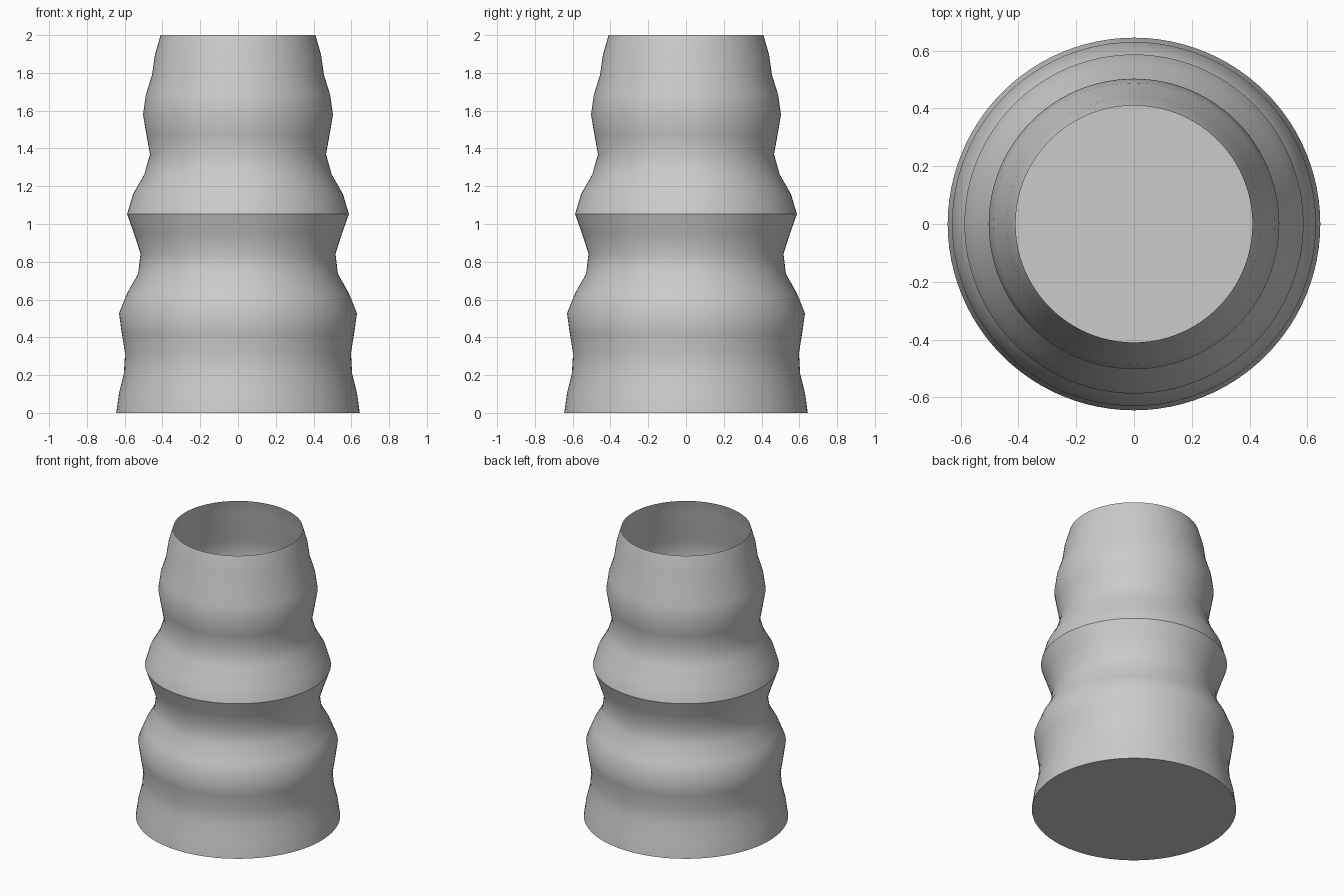
import bpy, bmesh, math

cube = bpy.data.objects.get("Cube")
if cube:
    bpy.data.objects.remove(cube, do_unlink=True)

SEGMENTS = 96
HEIGHT = 2.0
# Wall radii at evenly spaced heights, from base to rim
RADII = [0.645, 0.63, 0.604, 0.598, 0.615, 0.63, 0.588, 0.529, 0.516, 0.55,
         0.587, 0.556, 0.496, 0.466, 0.485, 0.503, 0.488, 0.455, 0.44, 0.41]

# Plain grey clay
clay = bpy.data.materials.new("grey_clay")
clay.use_nodes = True
colour = (0.6, 0.6, 0.6, 1)
clay.diffuse_color = colour
clay.node_tree.nodes["Principled BSDF"].inputs["Base Color"].default_value = colour

# Thin rippled wall, lathed around z, open at the rim
bm = bmesh.new()
rings = []
for i, r in enumerate(RADII):
    z = HEIGHT * i / (len(RADII) - 1)
    rings.append([bm.verts.new((r * math.cos(a), r * math.sin(a), z))
                  for a in (math.tau * s / SEGMENTS for s in range(SEGMENTS))])
for low, high in zip(rings, rings[1:]):
    for s in range(SEGMENTS):
        t = (s + 1) % SEGMENTS
        bm.faces.new((low[s], low[t], high[t], high[s]))

# Flat floor
bm.faces.new(rings[0][::-1])

mesh = bpy.data.meshes.new("vase_body")
bm.to_mesh(mesh)
bm.free()
mesh.materials.append(clay)
vase = bpy.data.objects.new("vase_body", mesh)
bpy.context.collection.objects.link(vase)

# Smooth ripples, crisp ridge and base edge
bpy.ops.object.select_all(action='DESELECT')
vase.select_set(True)
bpy.context.view_layer.objects.active = vase
bpy.ops.object.shade_smooth_by_angle(angle=math.radians(32))
